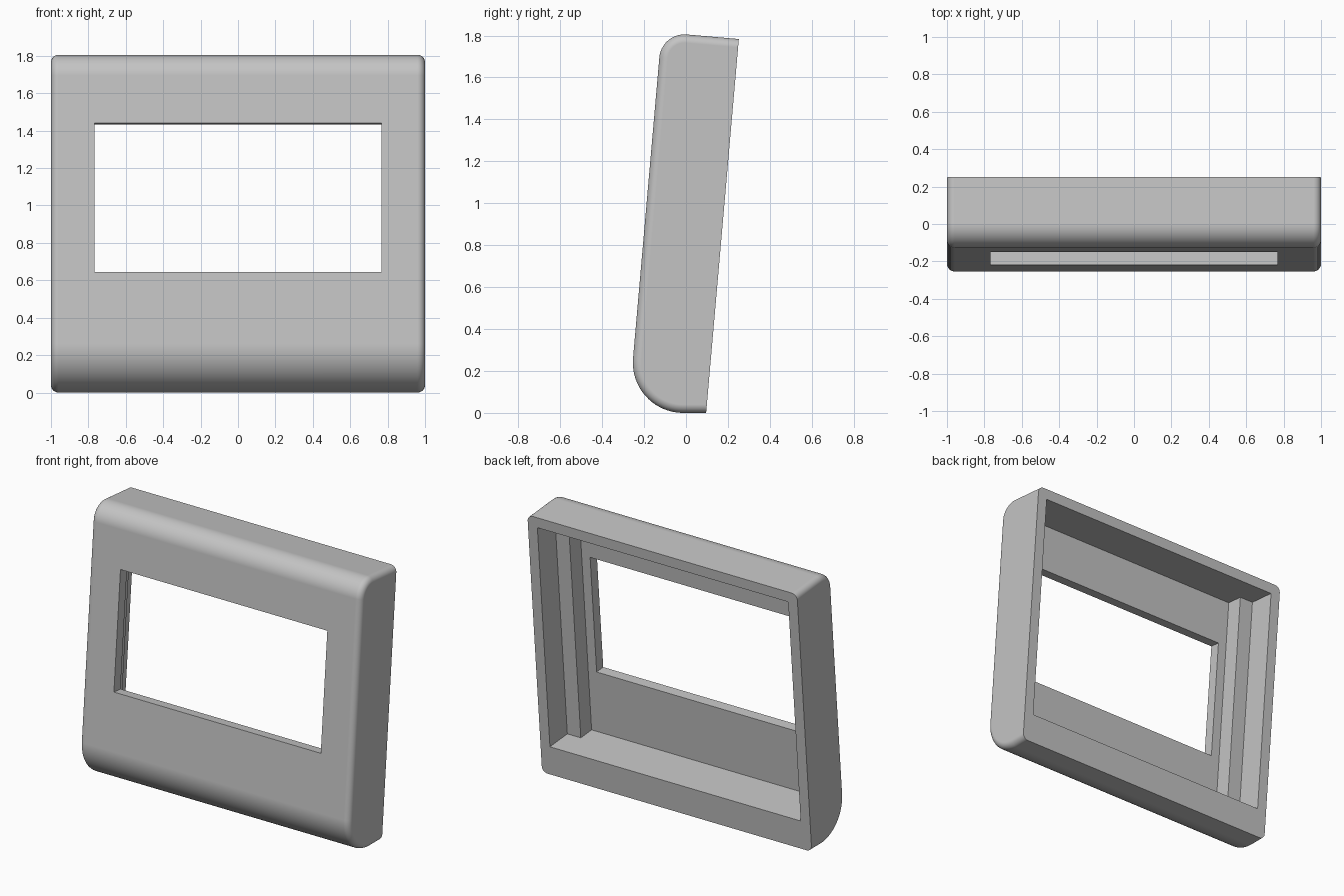
import bpy, bmesh, math
from mathutils import Vector, Matrix

cube = bpy.data.objects.get("Cube")
if cube:
    bpy.data.objects.remove(cube, do_unlink=True)

TILT = math.radians(5)
DEPTH, HEIGHT = 0.37, 1.79
WALL = 0.07
# Tilted frame: x across, y towards the back, z up the rear face
FRAME = Matrix.Translation((0, 0.096, 0)) @ Matrix.Rotation(-TILT, 4, 'X')

grey = bpy.data.materials.new("light grey plastic")
grey.use_nodes = True
colour = (0.55, 0.55, 0.55, 1)
grey.diffuse_color = colour
grey.node_tree.nodes["Principled BSDF"].inputs["Base Color"].default_value = colour


def fillet(before, corner, after, radius, steps):
    """Points of an arc rounding a corner of a 2D outline."""
    a, b = (before - corner).normalized(), (after - corner).normalized()
    half = a.angle(b) / 2
    centre = corner + (a + b).normalized() * radius / math.sin(half)
    start = corner + a * radius / math.tan(half) - centre
    end = corner + b * radius / math.tan(half) - centre
    sweep = math.pi - 2 * half
    return [centre + (start * math.sin((1 - i / steps) * sweep)
                      + end * math.sin(i / steps * sweep)) / math.sin(sweep)
            for i in range(steps + 1)]


def prism(name, outline, direction, bevel=0):
    """Extrude a flat outline, optionally rounding the rims of both ends."""
    bm = bmesh.new()
    face = bm.faces.new([bm.verts.new(p) for p in outline])
    result = bmesh.ops.extrude_face_region(bm, geom=[face])
    moved = [v for v in result["geom"] if isinstance(v, bmesh.types.BMVert)]
    bmesh.ops.translate(bm, verts=moved, vec=direction)
    bmesh.ops.recalc_face_normals(bm, faces=bm.faces[:])
    if bevel:
        # every end edge except those lying on the open rear plane
        rims = [e for e in bm.edges
                if abs(e.verts[0].co.x - e.verts[1].co.x) < 1e-5
                and min(v.co.y for v in e.verts) < -1e-4]
        bmesh.ops.bevel(bm, geom=rims, offset=bevel, segments=6, profile=0.5,
                        affect='EDGES', clamp_overlap=True)
    mesh = bpy.data.meshes.new(name)
    bm.to_mesh(mesh)
    bm.free()
    mesh.materials.append(grey)
    obj = bpy.data.objects.new(name, mesh)
    obj.matrix_world = FRAME
    bpy.context.collection.objects.link(obj)
    return obj


# Solid body: side profile with a level foot and rounded front corners
foot_back = Vector((0, 0))
foot_front = Vector((-DEPTH, -DEPTH * math.tan(TILT)))
top_front = Vector((-DEPTH, HEIGHT))
top_back = Vector((0, HEIGHT))
side = [foot_back]
side += fillet(foot_back, foot_front, top_front, 0.24, 20)
side += fillet(foot_front, top_front, top_back, 0.12, 14)
side.append(top_back)
shell = prism("frame_shell", [(-1, p.x, p.y) for p in side], (2, 0, 0), 0.04)

# Rear cavity, stepped on the left and right
floor, ceiling = 0.195, HEIGHT - WALL
half_section = [(0.93, 0.1), (0.93, -0.185), (0.83, -0.185), (0.83, WALL - DEPTH)]
section = half_section + [(-x, y) for x, y in reversed(half_section)]
cavity = prism("cavity_cutter", [(x, y, floor) for x, y in section],
               (0, 0, ceiling - floor))

# Screen opening through the front wall
sill, lintel, half = 0.615, 1.413, 0.767
window = prism("window_cutter",
               [(-half, -0.6, sill), (half, -0.6, sill),
                (half, -0.6, lintel), (-half, -0.6, lintel)], (0, 0.5, 0))

bpy.ops.object.select_all(action='DESELECT')
bpy.context.view_layer.objects.active = shell
shell.select_set(True)
for cutter in (cavity, window):
    cut = shell.modifiers.new("cut", 'BOOLEAN')
    cut.operation = 'DIFFERENCE'
    cut.solver = 'EXACT'
    cut.object = cutter
    bpy.ops.object.modifier_apply(modifier=cut.name)
    bpy.data.objects.remove(cutter, do_unlink=True)

bpy.ops.object.shade_smooth_by_angle(angle=math.radians(30))
weighted = shell.modifiers.new("even shading", 'WEIGHTED_NORMAL')
weighted.keep_sharp = True
